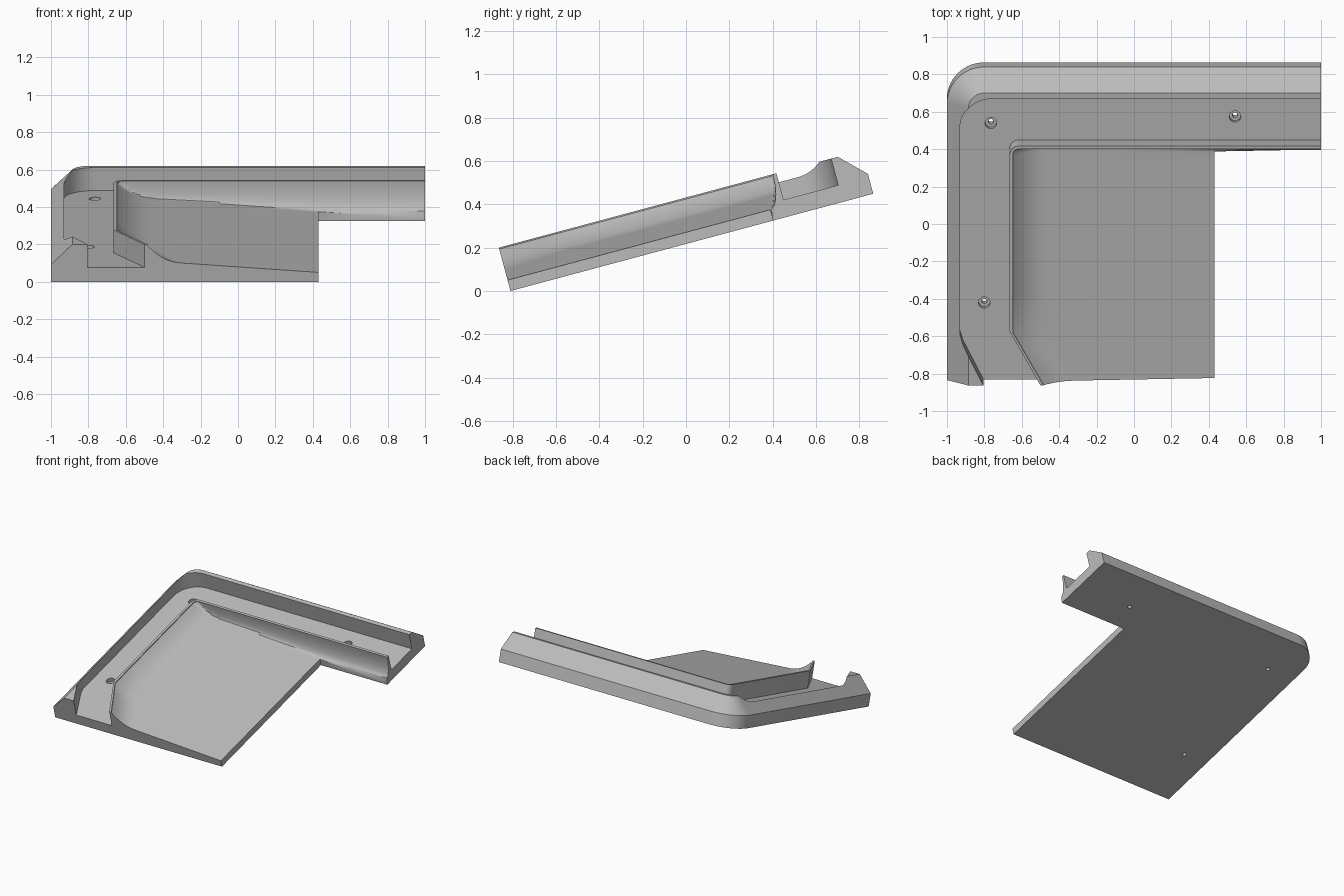
import bpy
import bmesh
from math import sin, cos, pi, radians, sqrt
from mathutils import Matrix

cube = bpy.data.objects.get("Cube")
if cube:
    bpy.data.objects.remove(cube, do_unlink=True)

TOP = 0.207          # rim and lip height
FLOOR = 0.08         # channel floor height
BACK = 1.733         # depth of the part before tilting


def make_object(name, bm):
    bmesh.ops.recalc_face_normals(bm, faces=bm.faces)
    mesh = bpy.data.meshes.new(name)
    bm.to_mesh(mesh)
    bm.free()
    obj = bpy.data.objects.new(name, mesh)
    bpy.context.collection.objects.link(obj)
    return obj


def loft(name, rings):
    """Join equal-length closed rings and cap both ends."""
    bm = bmesh.new()
    loops = [[bm.verts.new(p) for p in ring] for ring in rings]
    n = len(loops[0])
    for a, b in zip(loops, loops[1:]):
        for i in range(n):
            j = (i + 1) % n
            bm.faces.new((a[i], a[j], b[j], b[i]))
    bm.faces.new(loops[0][::-1])
    bm.faces.new(loops[-1])
    return make_object(name, bm)


def corner(cx, cy, r, start=90, end=180, steps=14):
    angles = [radians(start + (end - start) * k / steps) for k in range(steps + 1)]
    return [(cx + r * cos(a), cy + r * sin(a)) for a in angles]


# Body: L-shaped slab with a chamfer along the left and back
def body_ring(z, inset):
    pts = [(inset - 1, 0), (0.43, 0), (0.43, 1.254), (1, 1.254), (1, BACK - inset)]
    pts += corner(-0.8, BACK - 0.2, 0.2 - inset)
    return [(x, y, z) for x, y in pts]


body = loft("corner_tray", [body_ring(0, 0), body_ring(0.095, 0), body_ring(TOP, 0.114)])

# Channel: runs along the back, round the corner and out at the front
channel_path = [(-0.445, -0.1), (-0.665, 0.3)]
channel_path += corner(-0.615, 1.276, 0.05, 180, 90, 8)
channel_path += [(1.1, 1.326), (1.1, 1.587)]
channel_path += corner(-0.76, 1.417, 0.17)
channel_path += [(-0.93, 0.27), (-0.915, 0.22), (-0.755, -0.1)]
channel = loft("channel_cutter", [[(x, y, z) for x, y in channel_path] for z in (FLOOR, 0.4)])


# Panel: sloped dished surface sweeping up into the thin lip
def lip_x(y):
    x = -0.647 + max(0, 0.293 - y) * 0.56
    d = min(0.03, max(0, y - 1.278))
    return x + 0.03 - sqrt(max(0, 0.03 ** 2 - d * d))


def panel_height(x, y, d):
    plane = 0.052 + 0.071 * (0.43 - x)
    sweep = max(0, 1 - d / 0.19) ** 2.5 * (0.2 - plane)
    t = min(1, max(0, (y - 1.254) / 0.054))
    back_curve = 0.052 + 0.148 * (1 - sqrt(1 - t * t)) if t > 0 else 0
    return min(0.2, max(plane + sweep, back_curve))


rows = [-0.05, 0, 0.1, 0.2, 0.293, 0.5, 0.9, 1.2, 1.254]
rows += [1.254 + 0.054 * sin(pi / 2 * k / 10) for k in range(1, 11)]
offsets = [0.19 * (k / 12) ** 1.3 for k in range(13)]
bm = bmesh.new()
low, high = [], []
for y in rows:
    x0 = lip_x(y)
    cols = [(x0 + d, d) for d in offsets] + [(x, 1) for x in (-0.1, 0.2, 0.43, 0.7, 1.1)]
    low.append([bm.verts.new((x, y, panel_height(x, y, d))) for x, d in cols])
    high.append([bm.verts.new((x, y, 0.4)) for x, d in cols])
nr, nc = len(low), len(low[0])
for grid in (low, high):
    for r in range(nr - 1):
        for c in range(nc - 1):
            bm.faces.new((grid[r][c], grid[r][c + 1], grid[r + 1][c + 1], grid[r + 1][c]))
for c in range(nc - 1):
    for r in (0, nr - 1):
        bm.faces.new((low[r][c], low[r][c + 1], high[r][c + 1], high[r][c]))
for r in range(nr - 1):
    for c in (0, nc - 1):
        bm.faces.new((low[r][c], low[r + 1][c], high[r + 1][c], high[r][c]))
panel = make_object("panel_cutter", bm)


# Screw holes: counterbore with a narrow through hole
def screw_cutter(x, y):
    levels = [(-0.1, 0.014), (0.05, 0.014), (0.05, 0.031), (0.15, 0.031)]
    rings = [[(px, py, z) for px, py in corner(x, y, r, 0, 345, 23)] for z, r in levels]
    return loft("screw_cutter", rings)


cutters = [channel, panel]
cutters += [screw_cutter(x, y) for x, y in ((-0.765, 1.419), (-0.8, 0.425), (0.54, 1.455))]

bpy.ops.object.select_all(action="DESELECT")
bpy.context.view_layer.objects.active = body
body.select_set(True)
for cutter in cutters:
    cutter.hide_render = True
    mod = body.modifiers.new("cut", "BOOLEAN")
    mod.operation = "DIFFERENCE"
    mod.solver = "EXACT"
    mod.object = cutter
    bpy.ops.object.modifier_apply(modifier=mod.name)
    bpy.data.objects.remove(cutter, do_unlink=True)

# Tilt the finished part up toward the back
body.data.transform(Matrix.Translation((0, -0.81, 0)) @ Matrix.Rotation(radians(15), 4, "X"))

# Material
grey = bpy.data.materials.new("plain_grey")
grey.use_nodes = True
colour = (0.5, 0.5, 0.5, 1)
grey.diffuse_color = colour
grey.node_tree.nodes["Principled BSDF"].inputs["Base Color"].default_value = colour
body.data.materials.clear()
body.data.materials.append(grey)
bpy.ops.object.shade_smooth_by_angle(angle=radians(25))
